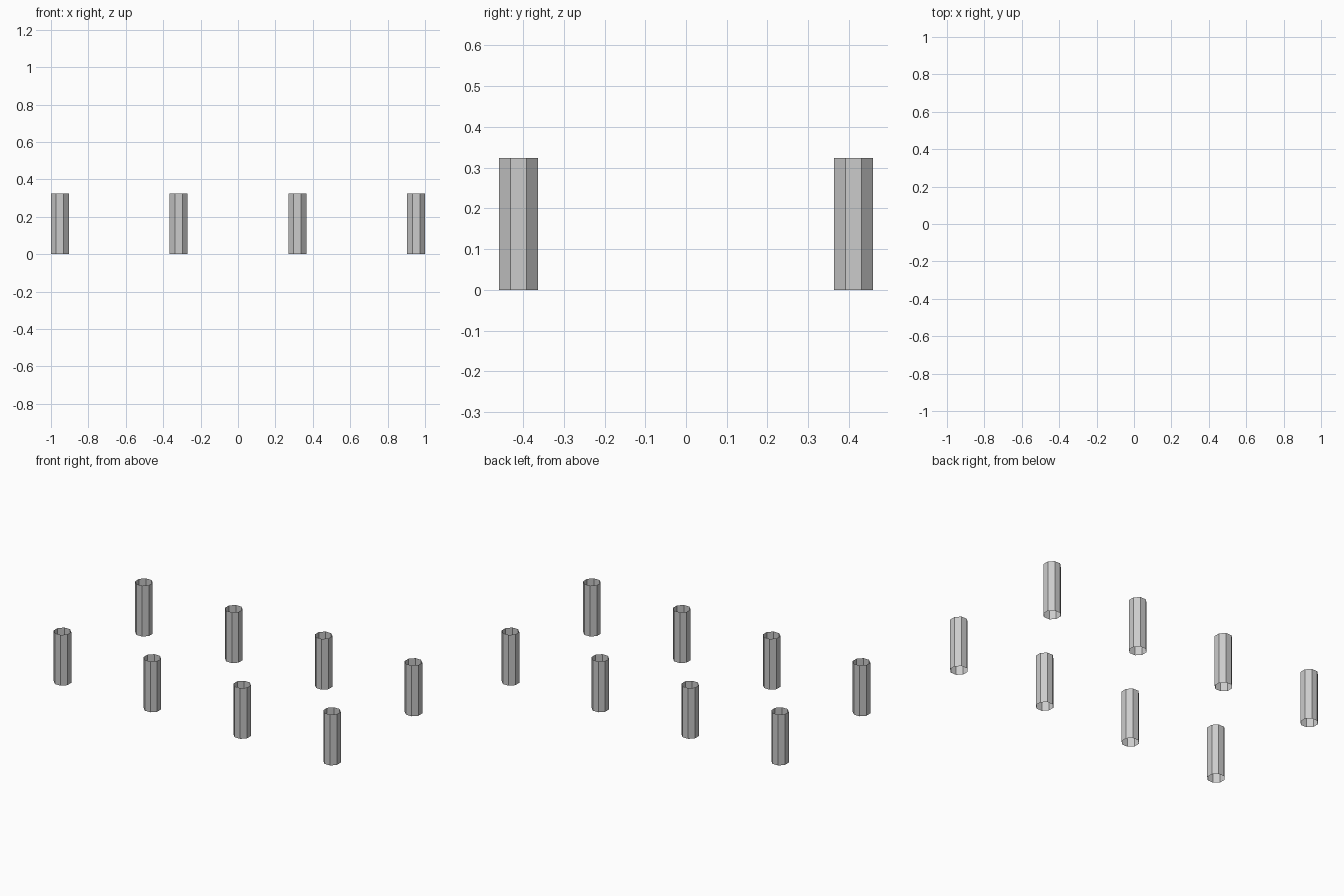
import bpy
import math

if "Cube" in bpy.data.objects:
    bpy.data.objects.remove(bpy.data.objects["Cube"])

HEIGHT = 0.324
APOTHEM = 0.048                      # half width across the flats
RADIUS = APOTHEM / math.cos(math.pi / 8)
HALF_X, HALF_Y = 1 - APOTHEM, 0.411  # centres of the corner posts


def post(name, x, y):
    # open-ended octagonal tube with flats facing the axes
    bpy.ops.mesh.primitive_cylinder_add(
        vertices=8, radius=RADIUS, depth=HEIGHT, end_fill_type='NOTHING',
        location=(x, y, HEIGHT / 2), rotation=(0, 0, math.pi / 8))
    bpy.context.object.name = name


# two rows of four evenly spaced posts
for row, y in (("front", -HALF_Y), ("back", HALF_Y)):
    for i in range(4):
        post(f"{row}_post_{i + 1}", -HALF_X + i * 2 * HALF_X / 3, y)
